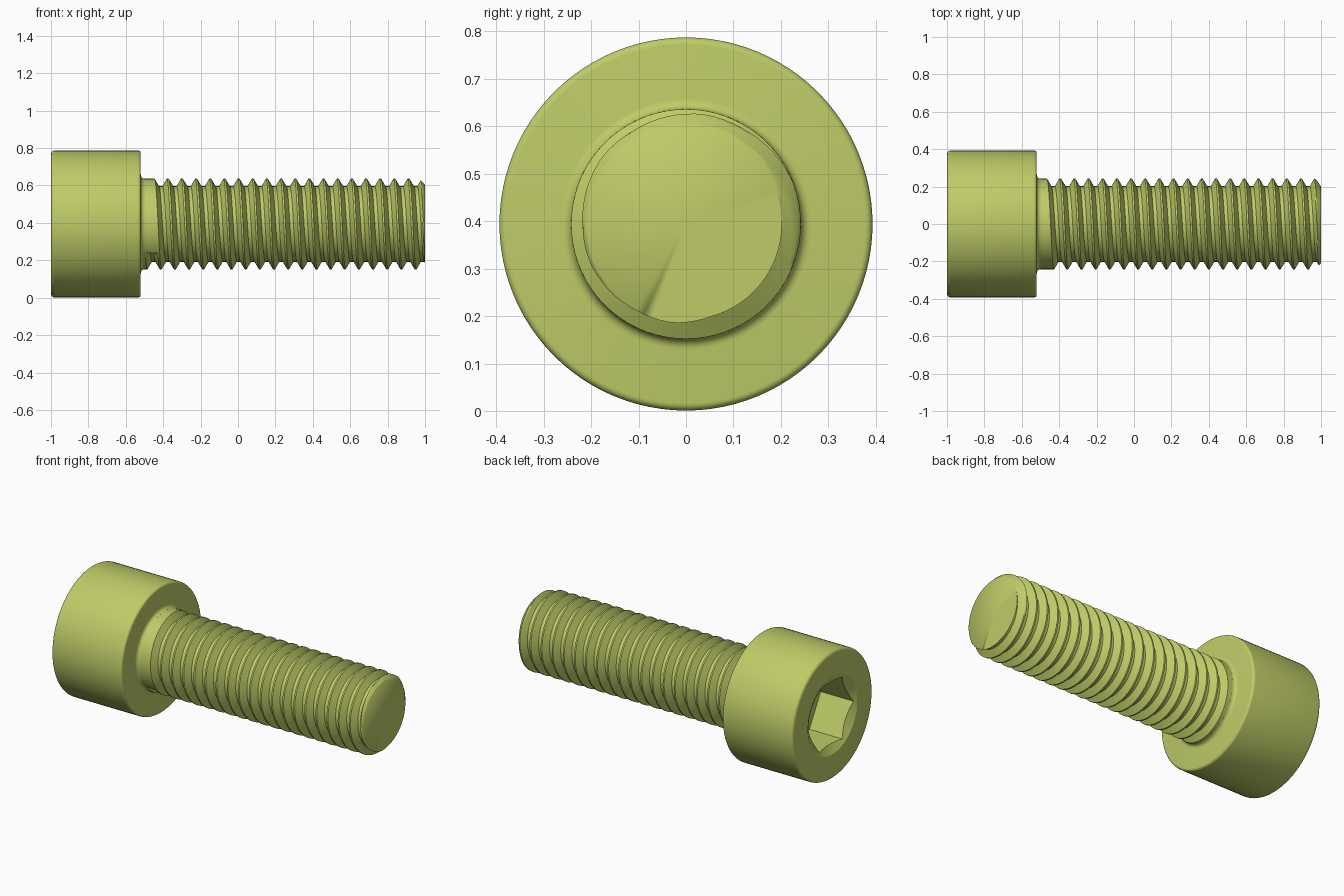
import bpy, bmesh
from math import cos, sin, pi, radians

if "Cube" in bpy.data.objects:
    bpy.data.objects.remove(bpy.data.objects["Cube"], do_unlink=True)

AXIS_Z = 0.394      # height of the screw axis
SHANK_R = 0.242
ROOT_R = 0.202
PITCH = 0.0757

olive = bpy.data.materials.new("olive_green")
olive.use_nodes = True
olive.diffuse_color = (0.52, 0.60, 0.137, 1)
olive.node_tree.nodes["Principled BSDF"].inputs["Base Color"].default_value = olive.diffuse_color


def around(x, r, a):
    """Point at distance r from the screw axis."""
    return (x, r * cos(a), AXIS_Z + r * sin(a))


def make_object(name, bm):
    bmesh.ops.recalc_face_normals(bm, faces=bm.faces[:])
    mesh = bpy.data.meshes.new(name)
    bm.to_mesh(mesh)
    bm.free()
    mesh.materials.append(olive)
    ob = bpy.data.objects.new(name, mesh)
    bpy.context.collection.objects.link(ob)
    return ob


def select_only(ob):
    bpy.ops.object.select_all(action='DESELECT')
    ob.select_set(True)
    bpy.context.view_layer.objects.active = ob


def smooth(ob, degrees):
    select_only(ob)
    bpy.ops.object.shade_smooth_by_angle(angle=radians(degrees))


def lathe(name, profile, sides):
    """Closed solid turned about the screw axis from (x, radius) points."""
    bm = bmesh.new()
    rings = [[bm.verts.new(around(x, r, 2 * pi * j / sides)) for j in range(sides)]
             for x, r in profile]
    for a, b in zip(rings, rings[1:]):
        for j in range(sides):
            k = (j + 1) % sides
            bm.faces.new((a[j], a[k], b[k], b[j]))
    bm.faces.new(rings[0])
    bm.faces.new(rings[-1])
    return make_object(name, bm)


def arc(cx, cr, radius, start, end, steps=5):
    """Fillet points in the (x, radius) plane, angles in degrees."""
    angles = [radians(start + (end - start) * i / steps) for i in range(steps + 1)]
    return [(cx + radius * cos(a), cr + radius * sin(a)) for a in angles]


# Cylindrical head with rounded rims and a fillet under the shoulder
head = lathe("head",
             arc(-0.98, 0.373, 0.02, 180, 90)
             + arc(-0.535, 0.378, 0.015, 90, 0)
             + arc(-0.498, 0.264, 0.022, 180, 270), 96)

# Hexagonal socket with a conical lead-in
cutters = [lathe("socket_cutter", [(-1.1, 0.22), (-0.765, 0.22)], 6),
           lathe("lead_in_cutter", [(-1.05, 0.3265), (-0.97, 0.188)], 96)]
for cutter in cutters:
    cutter.hide_render = True
    cut = head.modifiers.new("socket", 'BOOLEAN')
    cut.operation = 'DIFFERENCE'
    cut.solver = 'EXACT'
    cut.object = cutter
    select_only(head)
    bpy.ops.object.modifier_apply(modifier=cut.name)
    bpy.data.objects.remove(cutter, do_unlink=True)
smooth(head, 30)

# Threaded shank: a helical grid of one repeating thread profile
SIDES, STEPS, ROWS = 72, 16, 364
X_START, X_END = -0.505, 1.0
CREST = -0.451 - PITCH / 4          # crest where the thread begins, at angle zero
BASE = CREST - 2 * PITCH


def thread_radius(x, a):
    wrapped = a if a < 1.25 * pi else a - 2 * pi
    if x <= CREST + PITCH * wrapped / (2 * pi):
        return SHANK_R              # plain collar before the thread
    t = (x - BASE) / PITCH - a / (2 * pi)
    d = abs(t - round(t))
    depth = min(max((d - 1 / 16) / (5 / 16), 0), 1)
    r = SHANK_R + (ROOT_R - SHANK_R) * depth
    return min(r, 0.21 + X_END - x)   # chamfered tip


bm = bmesh.new()
columns = []
for j in range(SIDES):
    a = 2 * pi * j / SIDES
    column = []
    for m in range(ROWS + STEPS + 1):
        x = BASE + PITCH * (j / SIDES + m / STEPS)
        x = min(max(x, X_START), X_END)
        column.append(bm.verts.new(around(x, thread_radius(x, a), a)))
    columns.append(column)
columns.append(columns[0][STEPS:])  # one turn advances one pitch
for a, b in zip(columns, columns[1:]):
    for m in range(ROWS):
        bm.faces.new((a[m], a[m + 1], b[m + 1], b[m]))
bmesh.ops.remove_doubles(bm, verts=bm.verts[:], dist=0.00001)

# Close both ends with fans
rims = [e for e in bm.edges if e.is_boundary]
for x_cap in (X_START, X_END):
    hub = bm.verts.new((x_cap, 0, AXIS_Z))
    for e in rims:
        if all(abs(v.co.x - x_cap) < 0.001 for v in e.verts):
            bm.faces.new((e.verts[0], e.verts[1], hub))
shank = make_object("threaded_shank", bm)
smooth(shank, 50)
